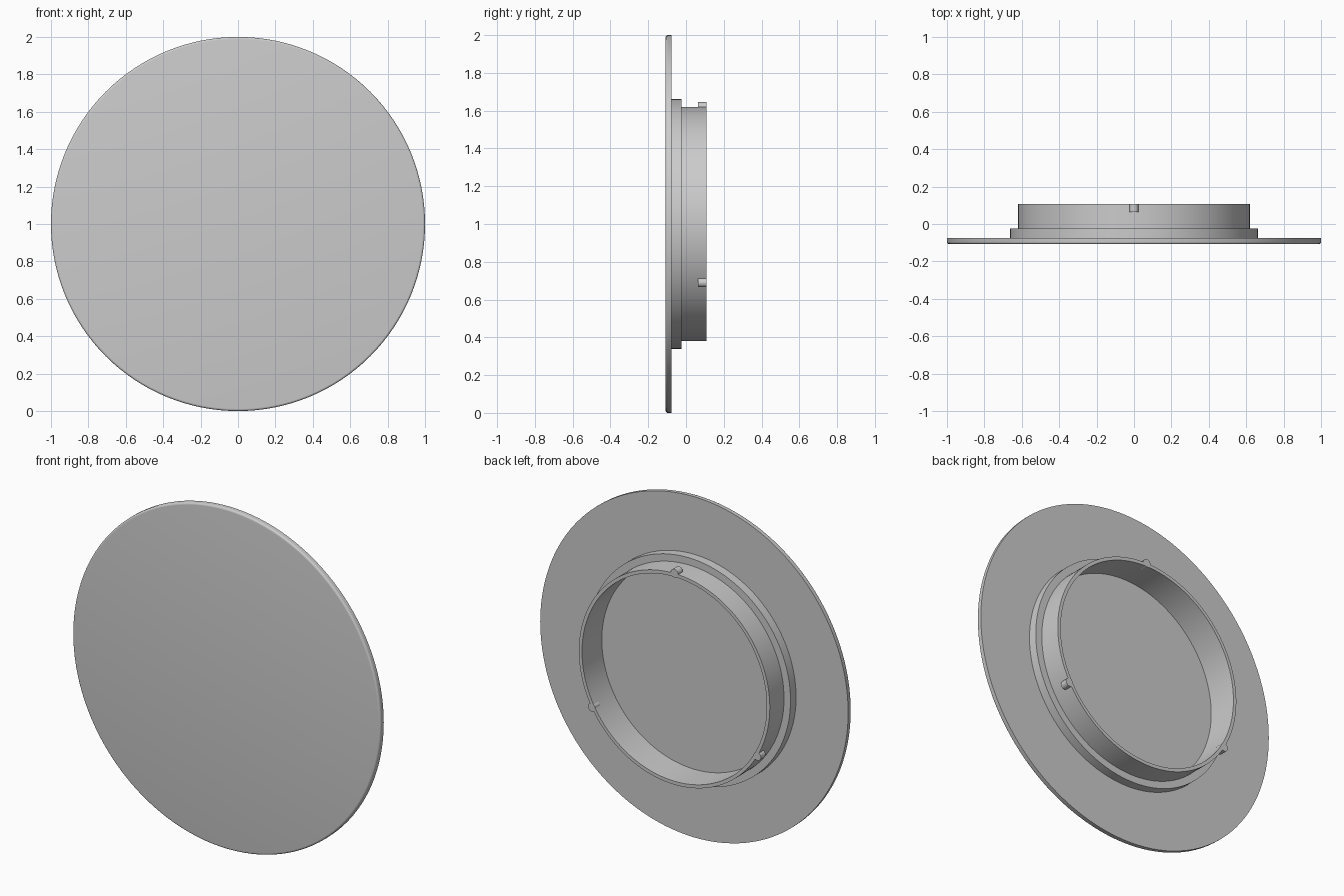
import bpy
import bmesh
import math
from mathutils import Matrix, Vector

if "Cube" in bpy.data.objects:
    bpy.data.objects.remove(bpy.data.objects["Cube"])

SEGMENTS = 128
CENTRE = Vector((0, 0, 1))

grey = bpy.data.materials.new("light grey")
grey.use_nodes = True
grey.diffuse_color = (0.6, 0.6, 0.6, 1)
grey.node_tree.nodes["Principled BSDF"].inputs["Base Color"].default_value = grey.diffuse_color


def finish(name, bm):
    bmesh.ops.remove_doubles(bm, verts=bm.verts, dist=0.0001)
    bmesh.ops.recalc_face_normals(bm, faces=bm.faces)
    mesh = bpy.data.meshes.new(name)
    bm.to_mesh(mesh)
    bm.free()
    obj = bpy.data.objects.new(name, mesh)
    obj.data.materials.append(grey)
    obj.location = CENTRE
    bpy.context.collection.objects.link(obj)
    bpy.ops.object.select_all(action='DESELECT')
    obj.select_set(True)
    bpy.context.view_layer.objects.active = obj
    bpy.ops.object.shade_smooth_by_angle(angle=math.radians(35))
    return obj


def lathe(name, profile, closed):
    """Spin a profile of (radius, y) points about the y axis."""
    bm = bmesh.new()
    verts = [bm.verts.new((r, y, 0)) for r, y in profile]
    pairs = list(zip(verts, verts[1:]))
    if closed:
        pairs.append((verts[-1], verts[0]))
    edges = [bm.edges.new(p) for p in pairs]
    bmesh.ops.spin(bm, geom=verts + edges, cent=(0, 0, 0), axis=(0, 1, 0),
                   angle=math.tau, steps=SEGMENTS, use_merge=True)
    return finish(name, bm)


def ring(name, inner, outer, front, back):
    lathe(name, [(inner, front), (outer, front), (outer, back), (inner, back)], True)


FRONT, PLATE_BACK, STEP_BACK, BACK = -0.108, -0.076, -0.024, 0.108
INNER, OUTER = 0.6, 0.62

# Round plate with a rounded front edge
fillet = 0.012
arc = [(1 - fillet + fillet * math.sin(a), FRONT + fillet - fillet * math.cos(a))
       for a in (math.pi / 2 * i / 5 for i in range(6))]
lathe("face_plate", [(0, FRONT)] + arc + [(1, PLATE_BACK), (0, PLATE_BACK)], False)

# Stepped collar and thin-walled sleeve behind the plate
ring("collar_step", OUTER, 0.662, PLATE_BACK, STEP_BACK)
ring("sleeve", INNER, OUTER, PLATE_BACK, BACK)

# Three round locating pegs along the sleeve's back edge
PEG_RADIUS, PEG_FRONT = 0.024, 0.064
for name, degrees in (("top_peg", 90), ("right_peg", 210), ("left_peg", 330)):
    a = math.radians(degrees)
    place = Vector((math.cos(a), 0, math.sin(a))) * (OUTER + 0.001)
    place.y = (PEG_FRONT + BACK) / 2
    bm = bmesh.new()
    bmesh.ops.create_cone(bm, cap_ends=True, segments=24, radius1=PEG_RADIUS,
                          radius2=PEG_RADIUS, depth=BACK - PEG_FRONT,
                          matrix=Matrix.Translation(place) @ Matrix.Rotation(math.pi / 2, 4, 'X'))
    finish(name, bm)
